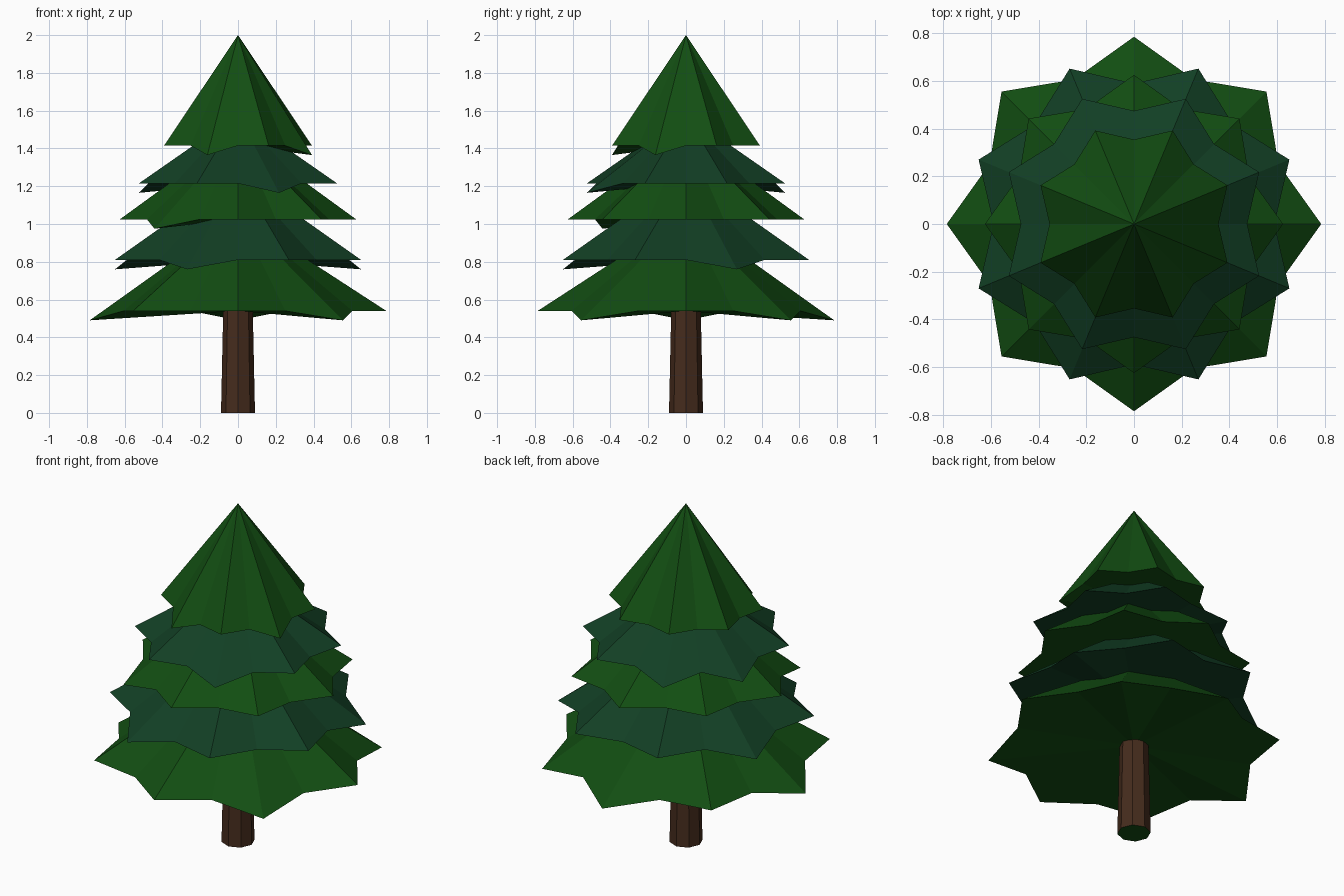
import bpy
import bmesh
from math import cos, sin, pi

if "Cube" in bpy.data.objects:
    bpy.data.objects.remove(bpy.data.objects["Cube"])


def material(name, rgb):
    m = bpy.data.materials.new(name)
    m.diffuse_color = (*rgb, 1)
    m.use_nodes = True
    m.node_tree.nodes["Principled BSDF"].inputs["Base Color"].default_value = m.diffuse_color
    return m


green = material("light_needles", (0.006, 0.075, 0.006))
teal = material("dark_needles", (0.006, 0.05, 0.018))
brown = material("bark", (0.06, 0.025, 0.012))


def add_object(name, bm, *mats):
    bmesh.ops.recalc_face_normals(bm, faces=bm.faces)
    mesh = bpy.data.meshes.new(name)
    bm.to_mesh(mesh)
    bm.free()
    for m in mats:
        mesh.materials.append(m)
    bpy.context.collection.objects.link(bpy.data.objects.new(name, mesh))


def tier(name, radius, z, apex, turn, drooping, mat):
    """Eight-pointed star cone; the drooping tips hang a little lower."""
    bm = bmesh.new()
    rim = []
    for i in range(16):
        a = (i + turn) * pi / 8
        tip = i % 2 == 0
        r = radius if tip else radius * 0.835
        drop = 0.05 if tip and i // 2 in drooping else 0
        rim.append(bm.verts.new((r * cos(a), r * sin(a), z - drop)))
    for centre in (apex, z):
        c = bm.verts.new((0, 0, centre))
        for i in range(16):
            bm.faces.new((rim[i - 1], rim[i], c))
    add_object(name, bm, mat)


# Foliage, bottom to top
tier("branches_bottom", 0.785, 0.54, 1.05, 0, {1, 2, 4, 7}, green)
tier("branches_lower", 0.705, 0.81, 1.27, 1, {0, 3, 5}, teal)
tier("branches_middle", 0.625, 1.025, 1.48, 0, {5}, green)
tier("branches_upper", 0.568, 1.215, 1.58, 1, {2, 3, 6}, teal)
tier("branches_top", 0.424, 1.415, 2.0, 1, {5, 7}, green)

# Tapered eight-sided trunk with a green underside
bm = bmesh.new()
bmesh.ops.create_cone(bm, cap_ends=True, segments=8, radius1=0.09, radius2=0.077, depth=0.6)
bmesh.ops.translate(bm, verts=bm.verts, vec=(0, 0, 0.3))
for f in bm.faces:
    if f.calc_center_median().z < 0.01:
        f.material_index = 1
add_object("trunk", bm, brown, green)
